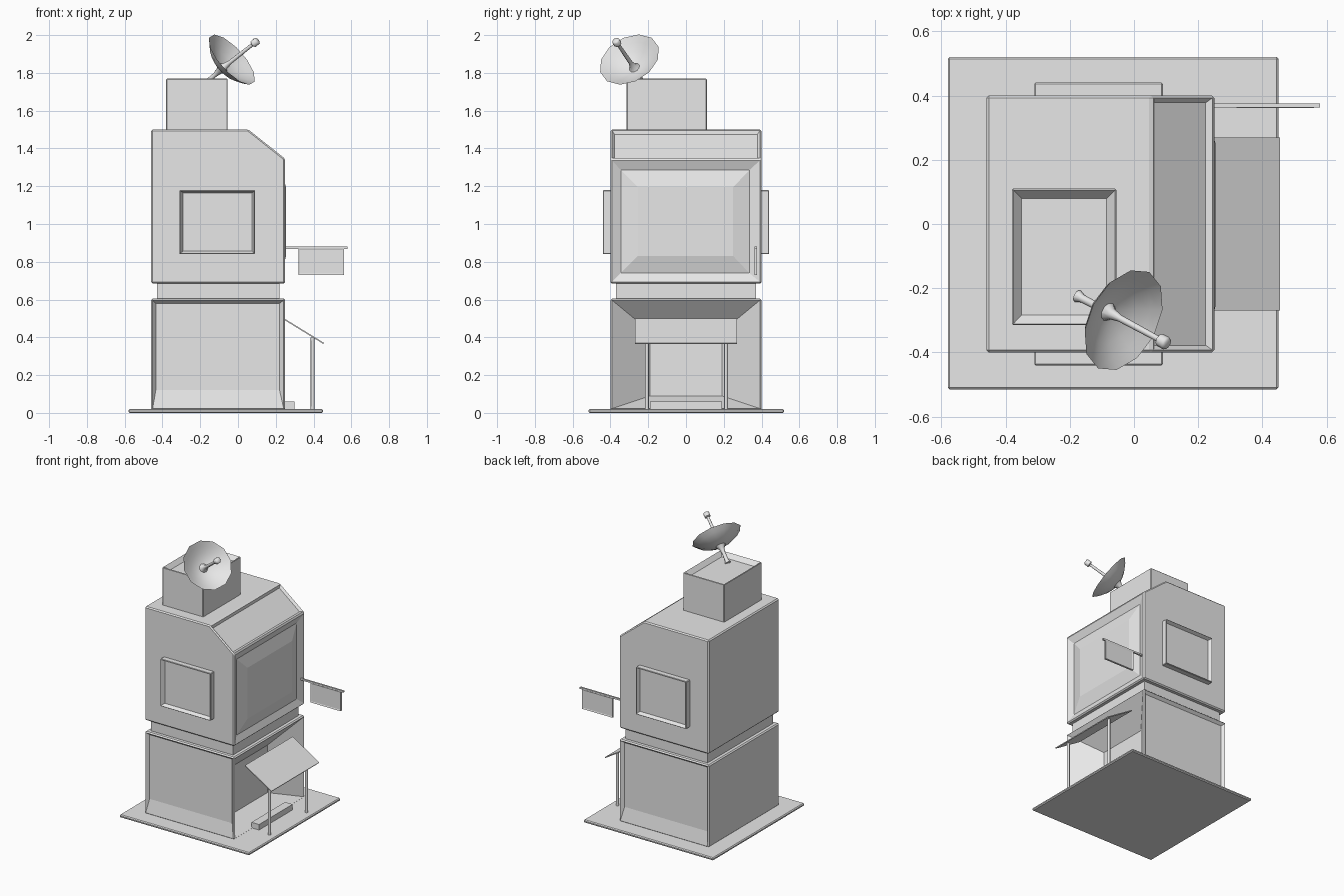
import bpy, bmesh, math
from mathutils import Vector

cube = bpy.data.objects.get("Cube")
if cube:
    bpy.data.objects.remove(cube)

GREY = (0.8, 0.8, 0.8, 1)
grey = bpy.data.materials.new("plain grey")
grey.use_nodes = True
grey.diffuse_color = GREY
grey.node_tree.nodes["Principled BSDF"].inputs["Base Color"].default_value = GREY


def finish(bm, name, smooth=False):
    """Turn a bmesh into a named, coloured object."""
    bmesh.ops.recalc_face_normals(bm, faces=bm.faces)
    mesh = bpy.data.meshes.new(name)
    bm.to_mesh(mesh)
    bm.free()
    mesh.materials.append(grey)
    obj = bpy.data.objects.new(name, mesh)
    bpy.context.collection.objects.link(obj)
    if smooth:
        bpy.ops.object.select_all(action="DESELECT")
        obj.select_set(True)
        bpy.context.view_layer.objects.active = obj
        bpy.ops.object.shade_smooth_by_angle(angle=math.radians(50))
    return obj


def prism(profile, y0, y1, bevel=0):
    """Extrude an xz outline along y and trim its edges."""
    bm = bmesh.new()
    face = bm.faces.new([bm.verts.new((x, y0, z)) for x, z in profile])
    out = bmesh.ops.extrude_face_region(bm, geom=[face])["geom"]
    moved = [v for v in out if isinstance(v, bmesh.types.BMVert)]
    bmesh.ops.translate(bm, verts=moved, vec=(0, y1 - y0, 0))
    bmesh.ops.recalc_face_normals(bm, faces=bm.faces)
    if bevel:
        bmesh.ops.bevel(bm, geom=bm.edges[:], offset=bevel, segments=1,
                        affect="EDGES", profile=0.5)
    bm.normal_update()
    return bm


def box(x, y, z, bevel=0):
    return prism([(x[0], z[0]), (x[1], z[0]), (x[1], z[1]), (x[0], z[1])],
                 y[0], y[1], bevel)


def side(bm, direction):
    """Largest face looking in a direction."""
    d = Vector(direction).normalized()
    return max((f for f in bm.faces if f.normal.dot(d) > 0.97),
               key=lambda f: f.calc_area())


def recess(bm, face, depth, margin=0.01, **limits):
    """Inset a face, fit it to the given limits and push it inwards."""
    normal = face.normal.copy()
    bmesh.ops.inset_region(bm, faces=[face], thickness=margin)
    centre = face.calc_center_median()
    for v in face.verts:
        for axis, (low, high) in limits.items():
            old = getattr(v.co, axis)
            setattr(v.co, axis, low if old < getattr(centre, axis) else high)
        v.co -= normal * depth
    bm.normal_update()
    return face


def lathe(name, profile, start, end, sides, smooth=True, closed=True):
    """Spin (radius, distance) points around the line from start to end."""
    turn = (Vector(end) - Vector(start)).to_track_quat("Z", "Y")
    bm = bmesh.new()
    rings = []
    for r, h in profile:
        ring = []
        for i in range(sides):
            a = math.tau * i / sides
            p = Vector((r * math.cos(a), r * math.sin(a), h))
            ring.append(bm.verts.new(Vector(start) + turn @ p))
        rings.append(ring)
    for low, high in zip(rings, rings[1:]):
        for i in range(sides):
            j = (i + 1) % sides
            bm.faces.new((low[i], low[j], high[j], high[i]))
    if closed:
        bm.faces.new(rings[0][::-1])
        bm.faces.new(rings[-1])
    return finish(bm, name, smooth)


# Ground slab
finish(box((-0.58, 0.45), (-0.515, 0.52), (0, 0.02), 0.006), "ground_slab")

# Ground floor with sunken side panels and a deep doorway
bm = box((-0.46, 0.25), (-0.4, 0.4), (0.015, 0.605), 0.008)
for d in (-1, 1):
    recess(bm, side(bm, (0, d, 0)), 0.02, x=(-0.435, 0.22), z=(0.12, 0.58))
recess(bm, side(bm, (1, 0, 0)), 0.15, y=(-0.19, 0.19), z=(0.09, 0.43))
finish(bm, "ground_floor")
finish(box((0.24, 0.3), (-0.19, 0.19), (0.015, 0.06)), "door_step")

# Narrow band between the floors
finish(box((-0.43, 0.22), (-0.37, 0.37), (0.59, 0.7)), "neck_band")

# Upper floor with a sloped skylight and a large stepped window
bm = prism([(-0.46, 0.685), (0.25, 0.685), (0.25, 1.345), (0.055, 1.5),
            (-0.46, 1.5)], -0.4, 0.4, 0.008)
recess(bm, side(bm, (0.155, 0, 0.195)), 0.015, margin=0.02)
window = recess(bm, side(bm, (1, 0, 0)), 0.02, y=(-0.345, 0.335), z=(0.74, 1.285))
recess(bm, window, -0.024, y=(-0.255, 0.25), z=(0.83, 1.195))
finish(bm, "upper_floor")

# Framed windows on the front and back
for d, name in ((-1, "front_window"), (1, "back_window")):
    ys = sorted((d * 0.39, d * 0.44))
    bm = box((-0.31, 0.09), ys, (0.84, 1.18), 0.004)
    recess(bm, side(bm, (0, d, 0)), 0.025, x=(-0.29, 0.075), z=(0.857, 1.165))
    finish(bm, name)

# Roof box with a sunken top
bm = box((-0.38, -0.055), (-0.315, 0.11), (1.49, 1.77), 0.004)
recess(bm, side(bm, (0, 0, 1)), 0.03, x=(-0.35, -0.085), y=(-0.283, 0.08))
finish(bm, "roof_box")

# Door canopy on two posts
finish(prism([(0.245, 0.492), (0.452, 0.365), (0.455, 0.371), (0.245, 0.5)],
             -0.27, 0.27), "door_canopy")
for y, name in ((-0.207, "front_post"), (0.212, "back_post")):
    lathe(name, [(0.01, 0), (0.01, 0.385)], (0.395, y, 0.015), (0.395, y, 1), 8)

# Hanging sign
finish(box((0.24, 0.58), (0.363, 0.375), (0.868, 0.88)), "sign_rod")
bm = box((0.32, 0.56), (0.362, 0.376), (0.73, 0.87))
for d in (-1, 1):
    recess(bm, side(bm, (0, d, 0)), 0.003, margin=0.012)
finish(bm, "sign_board")

# Satellite dish: bowl, mount, feed arm and receiver
rim = Vector((-0.035, -0.298, 1.868))
aim = Vector((0.69, -0.366, 0.625)).normalized()
back = rim - aim * 0.075
tip = Vector((0.092, -0.367, 1.962))
bowl = [(0.006, 0), (0.05, 0.006), (0.1, 0.026), (0.14, 0.051), (0.17, 0.079)]
inner = [(max(r - 0.002, 0.004), h + 0.006) for r, h in bowl[:-1]]
lathe("dish_bowl", bowl + inner[::-1], back, rim, 12)
foot = Vector((-0.175, -0.225, 1.742))
reach = (back - foot).length
lathe("dish_mount", [(0.02, 0), (0.013, 0.02), (0.012, reach * 0.6),
                     (0.018, reach * 0.85), (0.035, reach + 0.004)], foot, back, 10)
arm = (tip - back).length
lathe("feed_arm", [(0.034, 0.004), (0.018, 0.025), (0.011, 0.06),
                   (0.009, arm)], back, tip, 10)
lathe("receiver", [(0.014, arm - 0.02), (0.021, arm - 0.015), (0.021, arm + 0.012),
                   (0.014, arm + 0.018)], back, tip, 8)
